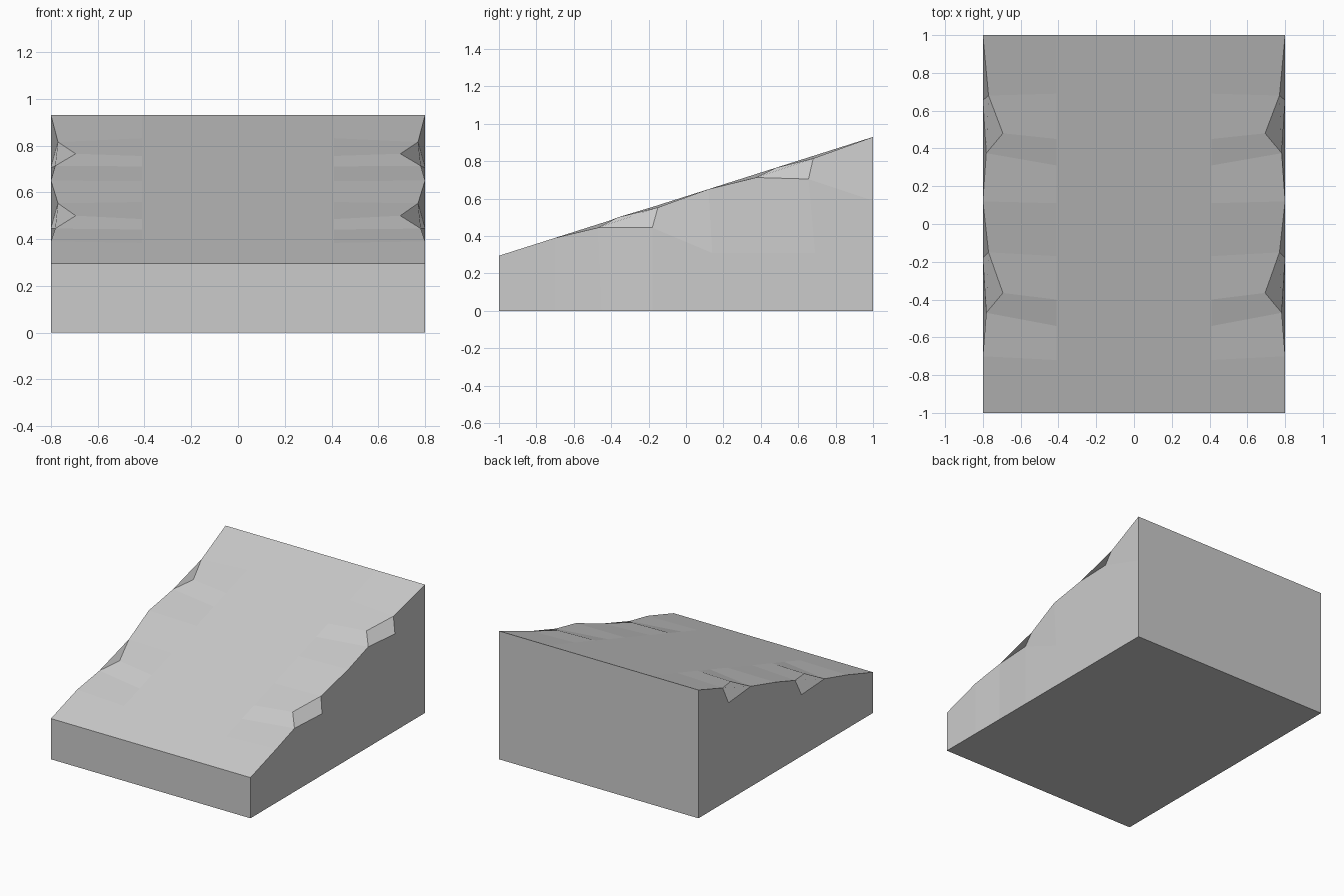
import bpy, bmesh

if "Cube" in bpy.data.objects:
    bpy.data.objects.remove(bpy.data.objects["Cube"])

W = 0.8          # half width
INNER = 0.41     # where the chipped border meets the flat slope


def slope(y):
    return 0.295 + (y + 1) * 0.3175


bm = bmesh.new()


def v(x, y, z):
    return bm.verts.new((x, y, z))


def face(*verts):
    return bm.faces.new(verts)


# Corners and centre line of the right half
front_low, front_top = v(W, -1, 0), v(W, -1, slope(-1))
back_low, back_top = v(W, 1, 0), v(W, 1, slope(1))
back_mid = v(W, 1, 0.59)
c_front_low, c_front_top = v(0, -1, 0), v(0, -1, slope(-1))
c_back_low, c_back_top = v(0, 1, 0), v(0, 1, slope(1))

# Two chips worn into the upper edge: a, b, c on the rim and d below on the side
def chip(ya, za, yb, zb, yc, zc, yd, zd):
    a, b = v(0.782, ya, za), v(0.694, yb, zb)
    c, d = v(0.77, yc, zc), v(W, yd, zd)
    face(a, d, c, b)
    return a, b, c, d


a1, b1, c1, d1 = chip(-0.47, 0.445, -0.365, 0.50, -0.15, 0.553, -0.18, 0.445)
a2, b2, c2, d2 = chip(0.375, 0.713, 0.48, 0.765, 0.68, 0.815, 0.655, 0.705)
e1, e2 = v(W, -0.7, slope(-0.7)), v(W, 0.12, slope(0.12))

# Sloped top: chipped border strip, then one flat middle face
rim = [front_top, e1, a1, b1, c1, e2, a2, b2, c2, back_top]
inner_y = [-1, -0.72, -0.54, -0.40, -0.17, 0.11, 0.31, 0.45, 0.69, 1]
inner = [v(INNER, y, slope(y)) for y in inner_y]
for i in range(len(rim) - 1):
    face(rim[i], rim[i + 1], inner[i + 1], inner[i])
face(c_front_top, *inner, c_back_top)

# Side wall with shallow facets around the chips
foot_e, foot_a, foot_d = [v(W, y, 0) for y in (-0.7, -0.45, -0.18)]
low1, low2 = v(W, 0.14, 0.31), v(W, 0.69, 0.31)
face(front_low, foot_e, e1, front_top)
face(foot_e, foot_a, a1, e1)
face(foot_a, foot_d, d1, a1)
face(d1, low1, e2, c1)
face(low1, low2, d2, a2, e2)
face(d2, back_mid, back_top, c2)
face(foot_d, back_low, back_mid, d2, low2, low1, d1)

# Front, back and bottom
face(c_front_low, front_low, front_top, inner[0], c_front_top)
face(c_back_low, c_back_top, inner[-1], back_top, back_mid, back_low)
face(c_front_low, c_back_low, back_low, foot_d, foot_a, foot_e, front_low)

bmesh.ops.recalc_face_normals(bm, faces=bm.faces)
mesh = bpy.data.meshes.new("stone_ramp")
bm.to_mesh(mesh)
bm.free()
ramp = bpy.data.objects.new("stone_ramp", mesh)
bpy.context.collection.objects.link(ramp)

# Left half
mirror = ramp.modifiers.new("mirror", "MIRROR")
mirror.use_clip = True
